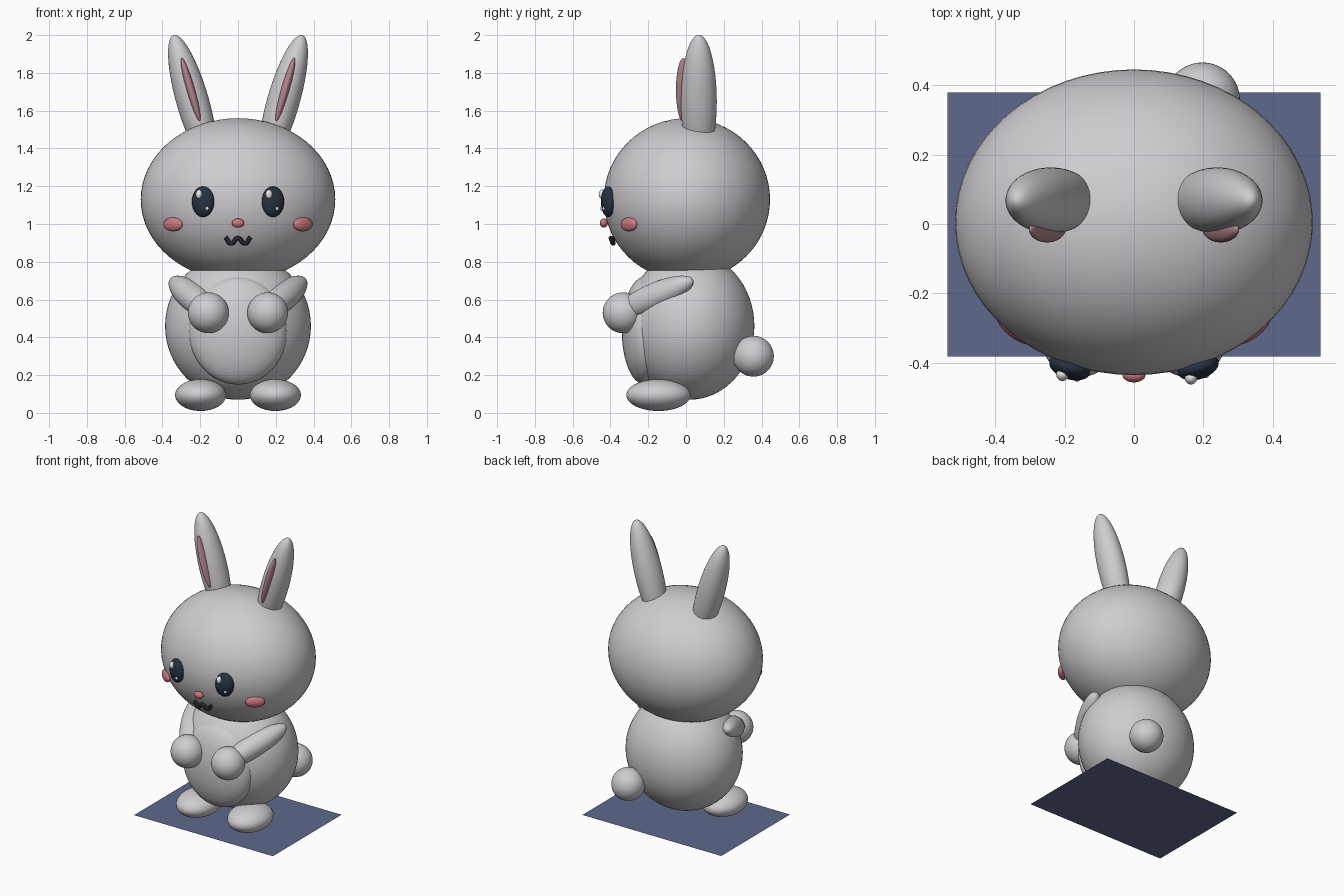
import bpy
import math
from mathutils import Vector, Euler

cube = bpy.data.objects.get("Cube")
if cube:
    bpy.data.objects.remove(cube, do_unlink=True)


def material(name, r, g, b):
    mat = bpy.data.materials.new(name)
    mat.use_nodes = True
    mat.diffuse_color = (r, g, b, 1)
    bsdf = next(n for n in mat.node_tree.nodes if n.type == 'BSDF_PRINCIPLED')
    bsdf.inputs["Base Color"].default_value = (r, g, b, 1)
    bsdf.inputs["Roughness"].default_value = 0.6
    return mat


FUR = material("soft grey fur", 0.63, 0.61, 0.635)
PINK = material("rose pink", 0.60, 0.19, 0.22)
INNER = material("dusty pink", 0.47, 0.25, 0.28)
NAVY = material("dark navy", 0.02, 0.032, 0.052)
BLACK = material("charcoal", 0.02, 0.022, 0.028)
WHITE = material("white", 0.85, 0.85, 0.85)
BLUE = material("slate blue", 0.115, 0.14, 0.26)


def ellipsoid(name, centre, radii, mat, rot=(0, 0, 0), detail=48):
    """Smooth ellipsoid with its poles along local z."""
    bpy.ops.mesh.primitive_uv_sphere_add(
        segments=detail, ring_count=detail // 2, radius=1,
        location=centre, rotation=rot)
    obj = bpy.context.object
    obj.name = name
    obj.scale = radii
    obj.data.materials.append(mat)
    bpy.ops.object.shade_smooth()
    return obj


# Head, body, belly and tail
ellipsoid("head", (0, 0.005, 1.13), (0.515, 0.44, 0.43), FUR, detail=64)
ellipsoid("body", (0, 0.02, 0.46), (0.386, 0.342, 0.39), FUR, detail=64)
ellipsoid("belly", (0, -0.22, 0.435), (0.26, 0.12, 0.285), FUR)
ellipsoid("tail", (0.197, 0.357, 0.3), (0.108,) * 3, FUR)

# Paired parts
for side, s in (("left", 1), ("right", -1)):
    # Ears lean outwards
    lean = (0, s * math.radians(16), 0)
    ellipsoid(side + "_ear", (s * 0.24, 0.068, 1.65), (0.086, 0.095, 0.365), FUR, lean)
    ellipsoid(side + "_inner_ear", (s * 0.25, -0.015, 1.71), (0.022, 0.038, 0.175), INNER, lean)

    # Arms run from the shoulder forwards and down to the hand
    axis = Vector((s * 0.19, 0.36, 0.16))
    rot = axis.to_track_quat('Z', 'Y').to_euler()
    ellipsoid(side + "_arm", (s * 0.24, -0.17, 0.612), (0.074, 0.074, 0.25), FUR, rot)
    ellipsoid(side + "_hand", (s * 0.157, -0.333, 0.53), (0.108,) * 3, FUR)

    # Feet
    ellipsoid(side + "_foot", (s * 0.198, -0.146, 0.094), (0.135, 0.17, 0.084), FUR)

    # Eyes and cheeks are turned to follow the face
    ellipsoid(side + "_eye", (s * 0.185, -0.412, 1.118), (0.061, 0.035, 0.081), NAVY,
              (0, 0, s * math.radians(18)))
    ellipsoid(side + "_cheek", (s * 0.344, -0.302, 0.998), (0.063, 0.024, 0.037), PINK,
              (0, 0, s * math.radians(39)))

    # Eye highlights sit on the same side of both eyes
    ellipsoid(side + "_eye_highlight", (s * 0.185 - 0.021, -0.438 - s * 0.005, 1.157),
              (0.018, 0.019, 0.025), WHITE, detail=24)
    ellipsoid(side + "_eye_sparkle", (s * 0.185 + 0.021, -0.439 + s * 0.005, 1.082),
              (0.01, 0.01, 0.011), WHITE, detail=16)

# Nose
ellipsoid("nose", (0, -0.435, 1.005), (0.033, 0.021, 0.024), PINK, detail=32)

# Mouth: a round tube in a soft W
curve = bpy.data.curves.new("mouth", 'CURVE')
curve.dimensions = '3D'
curve.bevel_depth = 0.012
curve.bevel_resolution = 4
curve.use_fill_caps = True
spline = curve.splines.new('BEZIER')
path = [(-0.065, -0.39, 0.93), (-0.037, -0.385, 0.897), (0, -0.398, 0.925),
        (0.037, -0.385, 0.897), (0.065, -0.39, 0.93)]
spline.bezier_points.add(len(path) - 1)
for point, co in zip(spline.bezier_points, path):
    point.co = co
    point.handle_left_type = point.handle_right_type = 'AUTO'
curve.materials.append(BLACK)
mouth = bpy.data.objects.new("mouth", curve)
bpy.context.collection.objects.link(mouth)

# Flat ground sheet under the feet
bpy.ops.mesh.primitive_plane_add(size=1, location=(0, -0.002, 0))
base = bpy.context.object
base.name = "base_sheet"
base.scale = (1.075, 0.76, 1)
base.data.materials.append(BLUE)
